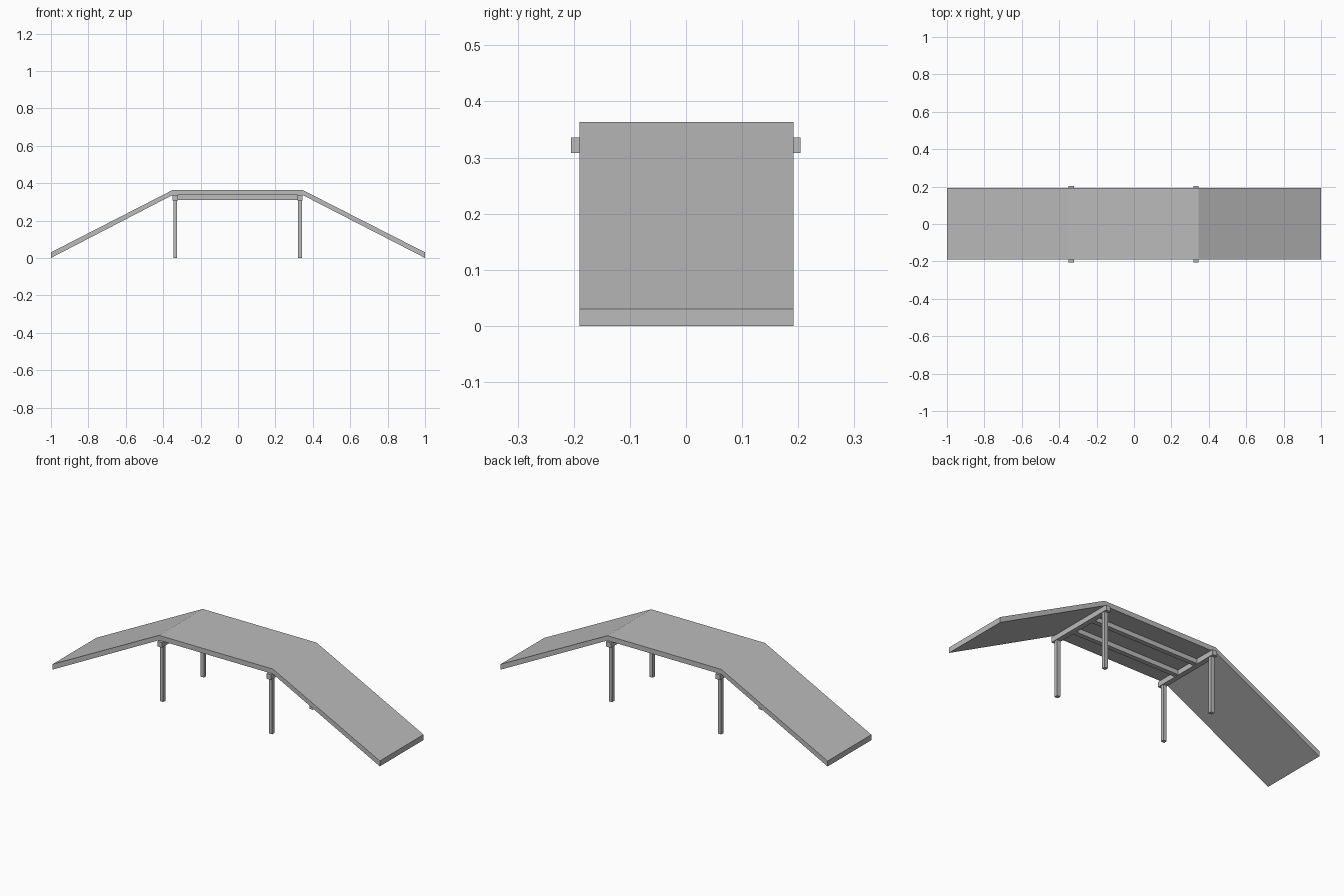
import bpy, bmesh

cube = bpy.data.objects.get("Cube")
if cube:
    bpy.data.objects.remove(cube, do_unlink=True)

grey = bpy.data.materials.new("plain grey")
grey.use_nodes = True
colour = (0.5, 0.5, 0.5, 1)
grey.diffuse_color = colour
grey.node_tree.nodes["Principled BSDF"].inputs["Base Color"].default_value = colour


def add_object(name, bm):
    bmesh.ops.recalc_face_normals(bm, faces=bm.faces)
    mesh = bpy.data.meshes.new(name)
    bm.to_mesh(mesh)
    bm.free()
    mesh.materials.append(grey)
    obj = bpy.data.objects.new(name, mesh)
    bpy.context.collection.objects.link(obj)
    return obj


def box(name, x, y, z):
    """Box from (min, max) ranges on each axis."""
    bm = bmesh.new()
    bmesh.ops.create_cube(bm, size=1)
    for v in bm.verts:
        v.co = [(a + b) / 2 + c * (b - a) for (a, b), c in zip((x, y, z), v.co)]
    return add_object(name, bm)


# Deck and both ramps: one strip of slab segments along the length
FRONT, BACK = -0.19, 0.192
sections = [(-1, 0.0, 0.03), (-0.35, 0.336, 0.363), (0.346, 0.336, 0.363), (1, 0.0, 0.03)]
bm = bmesh.new()
rings = [[bm.verts.new(p) for p in ((x, FRONT, low), (x, BACK, low), (x, BACK, top), (x, FRONT, top))]
         for x, low, top in sections]
for a, b in zip(rings, rings[1:]):
    for i in range(4):
        j = (i + 1) % 4
        bm.faces.new((a[i], a[j], b[j], b[i]))
bm.faces.new(rings[0])
bm.faces.new(rings[-1])
add_object("deck_and_ramps", bm)

# Cross beams with a post near each end
for side, x in (("right", -0.336), ("left", 0.331)):
    box(f"{side}_cross_beam", (x - 0.014, x + 0.014), (-0.205, 0.204), (0.308, 0.336))
    for end, y in (("front", -0.178), ("back", 0.177)):
        box(f"{side}_{end}_post", (x - 0.01, x + 0.01), (y - 0.01, y + 0.01), (0, 0.308))

# Joists running between the cross beams under the deck
for end, y in (("front", -0.068), ("back", 0.072)):
    box(f"{end}_joist", (-0.322, 0.317), (y - 0.013, y + 0.013), (0.311, 0.336))
